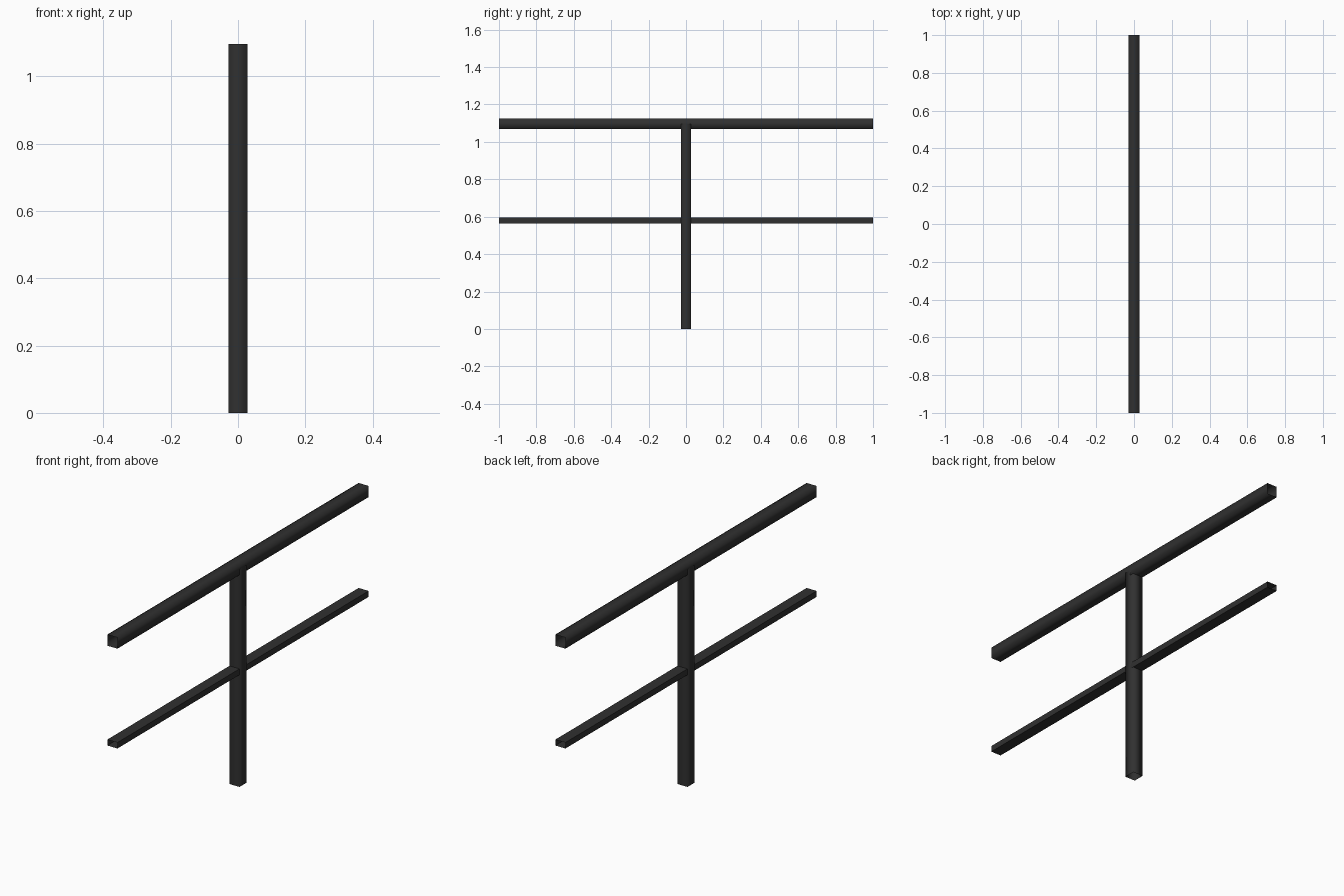
import bpy, bmesh
from mathutils import Vector

if "Cube" in bpy.data.objects:
    bpy.data.objects.remove(bpy.data.objects["Cube"])

# Single dark painted metal
metal = bpy.data.materials.new("charcoal_metal")
metal.diffuse_color = (0.03, 0.03, 0.03, 1)
metal.use_nodes = True
metal.node_tree.nodes["Principled BSDF"].inputs["Base Color"].default_value = metal.diffuse_color


def open_tube(name, start, end, across, up, smooth):
    """Thin rectangular section swept from start to end, left open at both ends."""
    bm = bmesh.new()
    a, b = Vector(across), Vector(up)
    corners = [a + b, b - a, -a - b, a - b]
    r0 = [bm.verts.new(Vector(start) + c) for c in corners]
    r1 = [bm.verts.new(Vector(end) + c) for c in corners]
    for i in range(4):
        j = (i + 1) % 4
        f = bm.faces.new((r0[i], r0[j], r1[j], r1[i]))
        f.smooth = smooth
    # Point every wall away from the tube axis
    bm.normal_update()
    mid = (Vector(start) + Vector(end)) / 2
    for f in bm.faces:
        if f.normal.dot(f.calc_center_median() - mid) < 0:
            f.normal_flip()
    mesh = bpy.data.meshes.new(name)
    bm.to_mesh(mesh)
    bm.free()
    mesh.materials.append(metal)
    obj = bpy.data.objects.new(name, mesh)
    bpy.context.collection.objects.link(obj)
    return obj


H = 0.028  # half width of the square section

# Upright post, running up into the middle of the hand rail
open_tube("post", (0, 0, 0), (0, 0, 1.096), (H, 0, 0), (0, H, 0), True)
# Square top rail
open_tube("hand_rail", (0, -1, 1.096), (0, 1, 1.096), (H, 0, 0), (0, 0, H), True)
# Flat middle rail passing through the post
open_tube("middle_rail", (0, -1, 0.58), (0, 1, 0.58), (H, 0, 0), (0, 0, 0.015), False)
